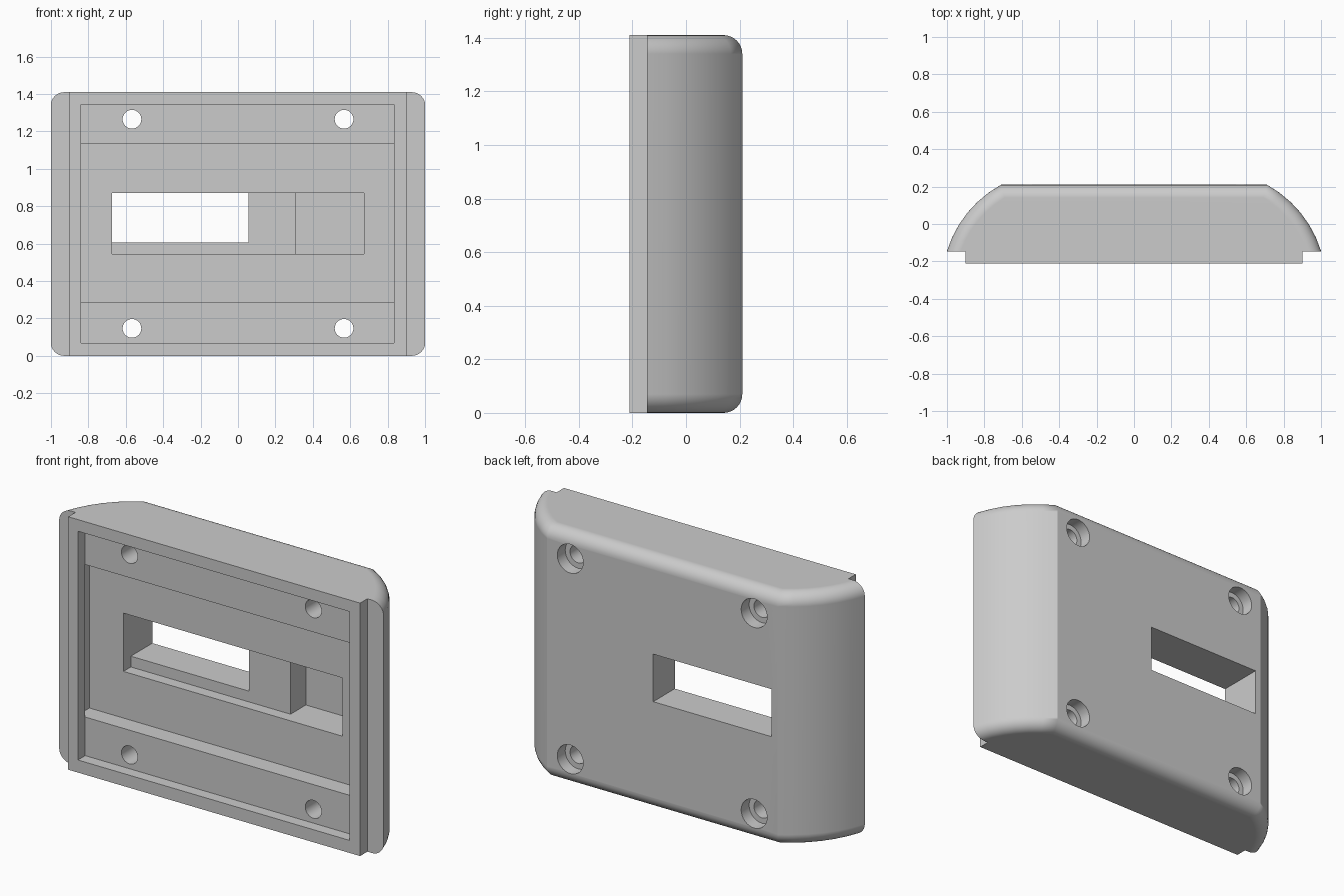
import bpy, bmesh, math
from mathutils import Matrix

old = bpy.data.objects.get("Cube")
if old:
    bpy.data.objects.remove(old, do_unlink=True)

HEIGHT = 1.41
FRONT, STEP, BACK = -0.21, -0.146, 0.21
FILLET = 0.07
ARC_X, ARC_Y, ARC_R = 0.42, -0.323, 0.607   # centre and radius of the curved sides

grey = bpy.data.materials.new("plain grey")
grey.use_nodes = True
colour = (0.6, 0.6, 0.6, 1)
grey.diffuse_color = colour
grey.node_tree.nodes["Principled BSDF"].inputs["Base Color"].default_value = colour


def make_object(name, bm):
    bmesh.ops.recalc_face_normals(bm, faces=bm.faces)
    mesh = bpy.data.meshes.new(name)
    bm.to_mesh(mesh)
    bm.free()
    mesh.materials.append(grey)
    ob = bpy.data.objects.new(name, mesh)
    bpy.context.collection.objects.link(ob)
    return ob


def outline(inset, segments=6):
    """Plan of the body, with its curved sides and back pulled in by inset."""
    r = ARC_R - inset
    start = math.asin((STEP - ARC_Y) / r)
    end = math.asin((BACK - inset - ARC_Y) / r)
    half = [(0.9, FRONT), (0.9, STEP)]
    for i in range(segments + 1):
        t = start + (end - start) * i / segments
        half.append((ARC_X + r * math.cos(t), ARC_Y + r * math.sin(t)))
    return half + [(-x, y) for x, y in reversed(half)]


# Body: plan outline lofted upward, with rounded top and bottom rims
steps = 8
rim = []
for i in range(steps + 1):
    a = math.pi / 2 * i / steps
    rim.append((FILLET * (1 - math.cos(a)), FILLET * (1 - math.sin(a))))
levels = rim + [(HEIGHT - z, d) for z, d in reversed(rim)]

bm = bmesh.new()
rings = [[bm.verts.new((x, y, z)) for x, y in outline(d)] for z, d in levels]
for low, high in zip(rings, rings[1:]):
    for i in range(len(low)):
        j = (i + 1) % len(low)
        bm.faces.new((low[i], low[j], high[j], high[i]))
bm.faces.new(rings[0])
bm.faces.new(rings[-1])
body = make_object("housing", bm)


def cut(bm):
    cutter = make_object("cutter", bm)
    cutter.hide_render = True
    mod = body.modifiers.new("cut", "BOOLEAN")
    mod.operation, mod.solver, mod.object = "DIFFERENCE", "EXACT", cutter
    bpy.context.view_layer.objects.active = body
    bpy.ops.object.modifier_apply(modifier=mod.name)
    bpy.data.objects.remove(cutter, do_unlink=True)


def cut_box(x0, x1, y0, y1, z0, z1):
    bm = bmesh.new()
    bmesh.ops.create_cube(bm, size=1)
    bmesh.ops.scale(bm, verts=bm.verts, vec=(x1 - x0, y1 - y0, z1 - z0))
    bmesh.ops.translate(bm, verts=bm.verts,
                        vec=((x0 + x1) / 2, (y0 + y1) / 2, (z0 + z1) / 2))
    cut(bm)


def cut_hole(x, z, radius, y0, y1):
    bm = bmesh.new()
    place = Matrix.Translation((x, (y0 + y1) / 2, z)) @ Matrix.Rotation(math.pi / 2, 4, "X")
    bmesh.ops.create_cone(bm, cap_ends=True, segments=32, radius1=radius,
                          radius2=radius, depth=y1 - y0, matrix=place)
    cut(bm)


# Front recess, and the deeper channel across its middle that undercuts the ends
cut_box(-0.84, 0.835, -0.4, STEP, 0.07, 1.345)
cut_box(-0.885, 0.885, STEP - 0.004, -0.045, 0.285, 1.135)

# Slot: shallow seat, deep pocket on one side, window through the back
cut_box(-0.675, 0.675, -0.1, 0.02, 0.545, 0.87)
cut_box(0.31, 0.675, -0.09, 0.155, 0.545, 0.87)
cut_box(-0.675, 0.055, -0.09, 0.4, 0.605, 0.87)

# Four screw holes, counterbored from the back
for x in (-0.567, 0.567):
    for z in (0.147, 1.265):
        cut_hole(x, z, 0.05, -0.4, 0.4)
        cut_hole(x, z, 0.08, BACK - 0.07, 0.4)

# Smooth curves, with normals weighted so the broad faces stay flat
bpy.ops.object.select_all(action="DESELECT")
body.select_set(True)
bpy.context.view_layer.objects.active = body
bpy.ops.object.shade_smooth_by_angle(angle=math.radians(32))
weighted = body.modifiers.new("flat faces", "WEIGHTED_NORMAL")
weighted.keep_sharp = True
